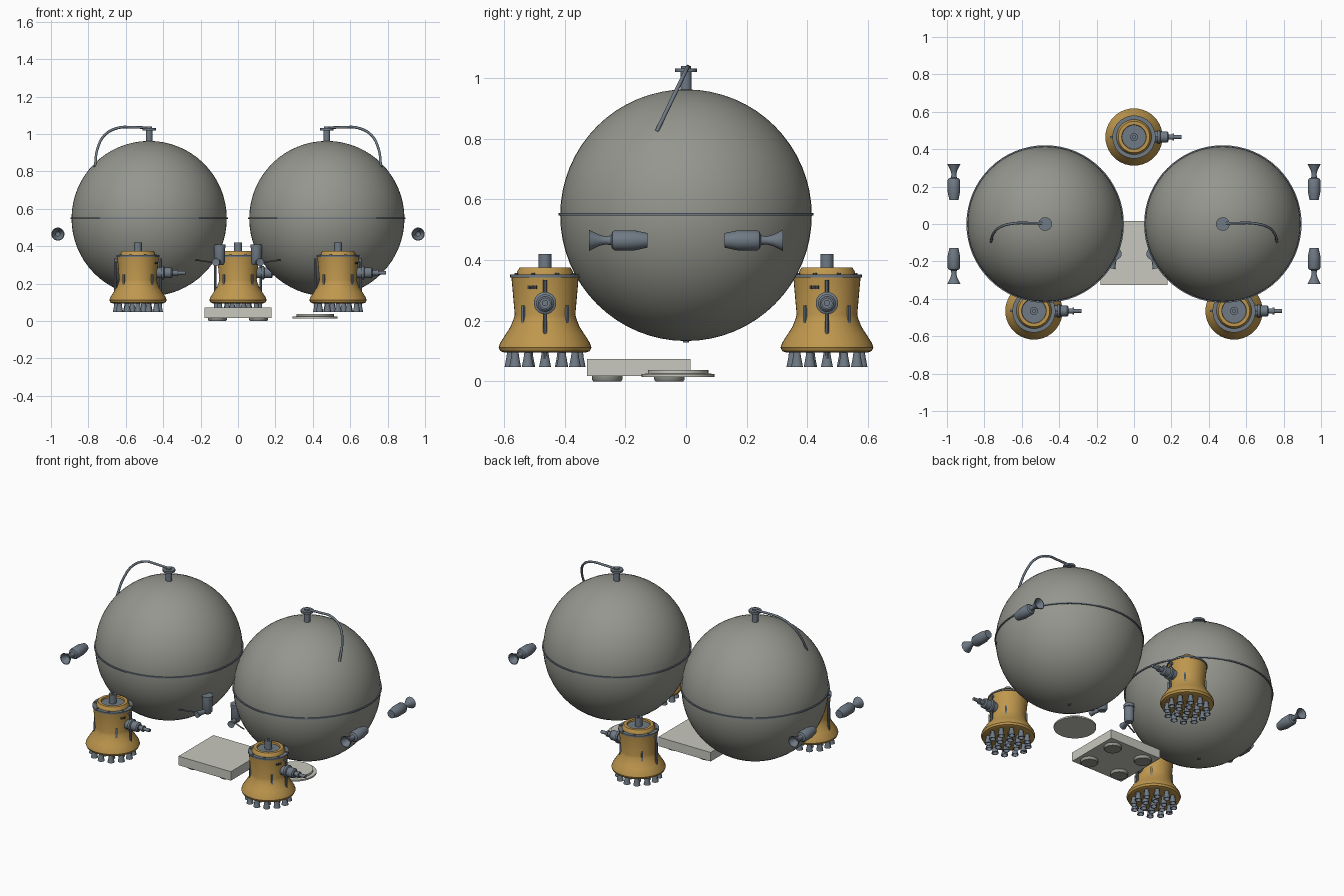
import bpy, bmesh, math
from mathutils import Vector, Matrix

if "Cube" in bpy.data.objects:
    bpy.data.objects.remove(bpy.data.objects["Cube"])


def material(name, r, g, b):
    m = bpy.data.materials.new(name)
    m.use_nodes = True
    m.diffuse_color = (r, g, b, 1)
    bsdf = m.node_tree.nodes["Principled BSDF"]
    bsdf.inputs["Base Color"].default_value = (r, g, b, 1)
    bsdf.inputs["Roughness"].default_value = 0.6
    return m


TANK = material("tank grey", 0.30, 0.305, 0.27)
GOLD = material("ochre", 0.52, 0.31, 0.075)
STEEL = material("blue steel", 0.16, 0.195, 0.235)
PALE = material("pale grey", 0.58, 0.58, 0.52)
DARK = material("dark slot", 0.04, 0.045, 0.055)
UP = Vector((0, 0, 1))


def finish(bm, name, mat, matrix):
    bmesh.ops.recalc_face_normals(bm, faces=bm.faces)
    me = bpy.data.meshes.new(name)
    bm.to_mesh(me)
    bm.free()
    ob = bpy.data.objects.new(name, me)
    bpy.context.collection.objects.link(ob)
    ob.matrix_world = matrix
    me.materials.append(mat)
    bpy.ops.object.select_all(action='DESELECT')
    ob.select_set(True)
    bpy.context.view_layer.objects.active = ob
    bpy.ops.object.shade_smooth_by_angle(angle=math.radians(35))
    return ob


def lathe(name, profile, mat, loc, axis=UP, segs=32):
    """Spin (radius, height) points around an axis that starts at loc."""
    bm = bmesh.new()
    verts = [bm.verts.new((r, 0, h)) for r, h in profile]
    edges = [bm.edges.new(p) for p in zip(verts, verts[1:])]
    bmesh.ops.spin(bm, geom=verts + edges, cent=(0, 0, 0), axis=UP,
                   angle=math.tau, steps=segs, use_duplicate=False)
    bmesh.ops.remove_doubles(bm, verts=bm.verts, dist=1e-5)
    turn = UP.rotation_difference(Vector(axis)).to_matrix().to_4x4()
    return finish(bm, name, mat, Matrix.Translation(loc) @ turn)


def rod(name, a, b, radius, mat, segs=16):
    a, b = Vector(a), Vector(b)
    n = (b - a).length
    return lathe(name, [(0, 0), (radius, 0), (radius, n), (0, n)], mat, a, b - a, segs)


def box(name, size, loc, mat, angle=0):
    bm = bmesh.new()
    bmesh.ops.create_cube(bm, size=1)
    bmesh.ops.scale(bm, vec=size, verts=bm.verts)
    return finish(bm, name, mat, Matrix.Translation(loc) @ Matrix.Rotation(angle, 4, 'Z'))


def pipe(name, points, radius, mat):
    cu = bpy.data.curves.new(name, 'CURVE')
    cu.dimensions = '3D'
    cu.bevel_depth = radius
    cu.bevel_resolution = 2
    cu.use_fill_caps = True
    sp = cu.splines.new('BEZIER')
    sp.bezier_points.add(len(points) - 1)
    for bp, p in zip(sp.bezier_points, points):
        bp.co = p
        bp.handle_left_type = bp.handle_right_type = 'AUTO'
    cu.materials.append(mat)
    ob = bpy.data.objects.new(name, cu)
    bpy.context.collection.objects.link(ob)


# Spherical tanks with seam ring, neck and feed pipe
def tank(s):
    side = "left" if s > 0 else "right"
    x, z, r = s * 0.475, 0.548, 0.415
    arc = [(r * math.sin(math.pi * i / 32), -r * math.cos(math.pi * i / 32)) for i in range(33)]
    arc[0], arc[-1] = (0, -r), (0, r)
    lathe(side + "_tank", arc, TANK, (x, 0, z), segs=64)
    seam = [(0.41, -0.004), (0.421, -0.004), (0.421, 0.004), (0.41, 0.004)]
    lathe(side + "_tank_seam", seam, STEEL, (x, 0, z + 0.003), segs=64)
    neck = [(0, -0.02), (0.018, -0.02), (0.018, 0.06), (0.036, 0.06),
            (0.036, 0.072), (0.016, 0.072), (0.016, 0.08), (0, 0.08)]
    lathe(side + "_tank_neck", neck, STEEL, (x, 0, 0.96))
    rod(side + "_tank_drain", (x, 0, 0.128), (x, 0, 0.15), 0.01, STEEL)
    path = [(0.475, 1.033), (0.56, 1.036), (0.64, 1.033), (0.71, 0.997), (0.75, 0.925), (0.765, 0.825)]
    pipe(side + "_feed_pipe", [(s * px, 0.005 - (1.036 - pz) * 0.48, pz) for px, pz in path],
         0.007, STEEL)


for s in (-1, 1):
    tank(s)


# Clustered engines
def engine(tag, x, y):
    def at(dx, dy, z):
        return (x + dx, y + dy, z)

    base = at(0, 0, 0)
    body = [(0, 0.1), (0.135, 0.095), (0.148, 0.1), (0.153, 0.112), (0.148, 0.127),
            (0.13, 0.155), (0.114, 0.18), (0.104, 0.205), (0.1, 0.22), (0.111, 0.345), (0, 0.345)]
    lathe(tag + "_engine_body", body, GOLD, base, segs=40)
    lathe(tag + "_engine_collar", [(0, 0.343), (0.115, 0.343), (0.115, 0.352), (0, 0.352)],
          STEEL, base, segs=40)
    crown = [(0.094, 0.35), (0.092, 0.362), (0.084, 0.375), (0.066, 0.375), (0.062, 0.355)]
    lathe(tag + "_engine_crown", crown, GOLD, base, segs=40)
    hub = [(0, 0.365), (0.065, 0.365), (0.065, 0.35)]
    lathe(tag + "_engine_hub", hub, STEEL, base)
    shaft = [(0.021, 0.36), (0.021, 0.42), (0.009, 0.42), (0.009, 0.41), (0, 0.41)]
    lathe(tag + "_engine_shaft", shaft, STEEL, base)

    # Collar bolts
    for i in range(8):
        a = math.tau * (i + 0.5) / 8
        p = at(0.103 * math.cos(a), 0.103 * math.sin(a), 0.35)
        rod(tag + "_collar_bolt", p, (p[0], p[1], 0.357), 0.006, STEEL, 8)

    # Nozzle cluster: outer ring, inner ring and centre
    bell = [(0, 0.055), (0.011, 0.055), (0.013, 0.035), (0.02, 0), (0.017, 0), (0.009, 0.03), (0, 0.03)]
    for count, ring in ((12, 0.114), (6, 0.06), (1, 0)):
        for i in range(count):
            a = math.tau * i / count
            lathe(tag + "_nozzle", bell, STEEL,
                  at(ring * math.cos(a), ring * math.sin(a), 0.048), segs=14)

    # Side conduits, slots and the small panel
    for s in (-1, 1):
        rod(tag + "_conduit", at(s * 0.122, 0, 0.055), at(s * 0.122, 0, 0.335), 0.007, STEEL, 10)
        box(tag + "_conduit_clip", (0.02, 0.012, 0.012), at(s * 0.114, 0, 0.325), STEEL)
        for t in (-1, 1):
            a = math.atan2(t * 0.072, s * 0.075)
            box(tag + "_slot", (0.012, 0.01, 0.06),
                at(0.103 * math.cos(a), 0.103 * math.sin(a), 0.22), STEEL, a)
    for i in (-1, 0, 1):
        a = -0.4 + i * 0.11
        box(tag + "_panel", (0.006, 0.009, 0.011),
            at(0.108 * math.cos(a), 0.108 * math.sin(a), 0.31), DARK, a)

    # Side turbine with outlet
    turbine = [(0, 0.08), (0.029, 0.08), (0.029, 0.125), (0.037, 0.125), (0.037, 0.138),
               (0.029, 0.142), (0.029, 0.178), (0.022, 0.185), (0.014, 0.185), (0.014, 0.205),
               (0.018, 0.205), (0.018, 0.215), (0.01, 0.215), (0.01, 0.255), (0, 0.255)]
    lathe(tag + "_turbine", turbine, STEEL, at(0, 0, 0.258), (1, 0, 0), 24)


engine("front_right", -0.535, -0.465)
engine("front_left", 0.535, -0.465)
engine("back", 0, 0.465)

# Small side thrusters, bells facing front and back
thruster = [(0, 0.127), (0.024, 0.127), (0.033, 0.17), (0.033, 0.235), (0.028, 0.243), (0.016, 0.248),
            (0.013, 0.265), (0.018, 0.285), (0.035, 0.32), (0.031, 0.32), (0.012, 0.28), (0, 0.275)]
for s in (-1, 1):
    for t in (-1, 1):
        lathe("side_thruster", thruster, STEEL, (s * 0.963, 0, 0.465), (0, t, 0), 24)

# Small canister pods between the tanks
for s in (-1, 1):
    can = [(0, 0.3), (0.02, 0.3), (0.029, 0.315), (0.029, 0.39), (0.032, 0.392), (0.032, 0.41), (0, 0.41)]
    lathe("canister", can, STEEL, (s * 0.098, -0.16, 0), segs=20)
    jet = [(0, 0), (0.014, 0), (0.014, 0.045), (0.021, 0.075), (0, 0.07)]
    lathe("canister_jet", jet, STEEL, (s * 0.1, -0.165, 0.315), (s * 0.25, -1, 0), 16)
    rod("canister_probe", (s * 0.1, -0.19, 0.31), (s * 0.225, -0.265, 0.326), 0.004, STEEL, 8)

# Equipment box on four round feet
box("equipment_box", (0.36, 0.342, 0.056), (0, -0.156, 0.045), PALE)
for x in (-0.11, 0.11):
    for y in (-0.26, -0.055):
        foot = [(0, 0.02), (0.05, 0.02), (0.05, 0.006), (0.046, 0), (0, 0)]
        lathe("box_foot", foot, TANK, (x, y, 0))

# Round stepped hatch
hatch = [(0, 0.015), (0.12, 0.015), (0.12, 0.024), (0.1, 0.026), (0.1, 0.038), (0, 0.038)]
lathe("round_hatch", hatch, PALE, (0.412, -0.026, 0), segs=40)
